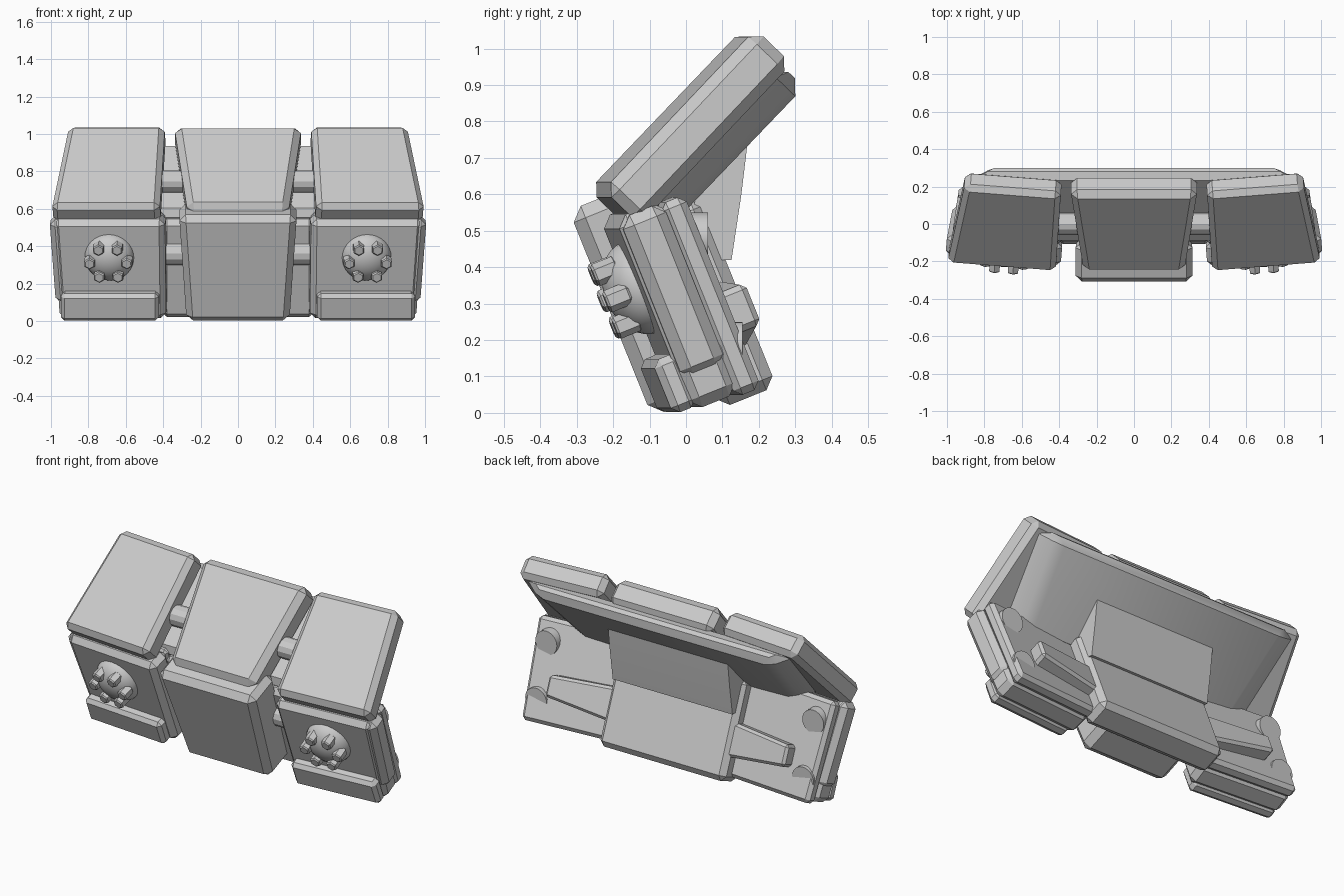
import bpy, bmesh, math
from mathutils import Matrix, Vector

cube = bpy.data.objects.get("Cube")
if cube:
    bpy.data.objects.remove(cube)

grey = bpy.data.materials.new("light_grey")
grey.use_nodes = True
grey.diffuse_color = (0.6, 0.6, 0.6, 1)
grey.node_tree.nodes["Principled BSDF"].inputs["Base Color"].default_value = (0.6, 0.6, 0.6, 1)

# Panel frames: local x = width, y = depth, z = up along the panel
LOWER = Matrix.Rotation(math.radians(22), 4, 'X')
UPPER = Matrix.Rotation(math.radians(-43.8), 4, 'X')
PIVOT = Matrix.Translation((0.68, 0, 0))
YAW = PIVOT @ Matrix.Rotation(math.radians(4.5), 4, 'Z') @ PIVOT.inverted()
WORLD = Matrix.Identity(4)


def finish(name, bm, frame, mirror, bevel=0):
    """Chamfer, place and shade a mesh; mirrored parts get their twin on -x."""
    if bevel:
        bmesh.ops.bevel(bm, geom=bm.edges[:], offset=bevel, segments=1,
                        affect='EDGES', clamp_overlap=True)
    bm.transform(frame)
    if mirror:
        twin = bmesh.ops.duplicate(bm, geom=bm.verts[:] + bm.edges[:] + bm.faces[:])["geom"]
        for v in twin:
            if isinstance(v, bmesh.types.BMVert):
                v.co.x *= -1
    bmesh.ops.recalc_face_normals(bm, faces=bm.faces[:])
    mesh = bpy.data.meshes.new(name)
    bm.to_mesh(mesh)
    bm.free()
    mesh.materials.append(grey)
    obj = bpy.data.objects.new(name, mesh)
    bpy.context.collection.objects.link(obj)
    bpy.ops.object.select_all(action='DESELECT')
    obj.select_set(True)
    bpy.context.view_layer.objects.active = obj
    bpy.ops.object.shade_smooth_by_angle(angle=math.radians(25))


def block(name, bottom, top, depth, height, frame, mirror=False, bevel=0.03, back_inset=0):
    """Box whose width runs from the bottom x range to the top x range."""
    bm = bmesh.new()
    bmesh.ops.create_cube(bm, size=1)
    for v in bm.verts:
        right, back, high = v.co.x > 0, v.co.y > 0, v.co.z > 0
        x = (top if high else bottom)[right]
        if back:
            x += -back_inset if right else back_inset
        v.co = Vector((x, depth[back], height[high]))
    finish(name, bm, frame, mirror, bevel)


def rod(name, centre, radius, length, axis, frame, sides=24, bevel=0):
    """Cylinder along an axis, mirrored to both sides."""
    bm = bmesh.new()
    bmesh.ops.create_cone(bm, cap_ends=True, segments=sides, radius1=radius,
                          radius2=radius, depth=length)
    if bevel:
        rims = [e for e in bm.edges if abs(e.verts[0].co.z - e.verts[1].co.z) < 1e-4]
        bmesh.ops.bevel(bm, geom=rims, offset=bevel, segments=1, affect='EDGES')
    turn = Matrix.Rotation(math.pi / 2, 4, 'Y' if axis == 'x' else 'X')
    finish(name, bm, frame @ Matrix.Translation(centre) @ turn, True)


# Upper row of panels and their shared back plate
block("upper_centre_panel", (-0.27, 0.27), (-0.34, 0.34), (-0.615, -0.46), (0.255, 0.87), UPPER, False, 0.035)
block("upper_side_panel", (0.40, 0.98), (0.405, 0.92), (-0.603, -0.465), (0.27, 0.882), YAW @ UPPER, True)
block("upper_back_plate", (-0.82, 0.82), (-0.89, 0.89), (-0.48, -0.385), (0.34, 0.87),
      UPPER, False, 0.035, 0.13)

# Lower centre block with rear housing
block("lower_centre_block", (-0.275, 0.275), (-0.315, 0.315), (-0.09, 0.14), (0.025, 0.635), LOWER, False, 0.035)
block("rear_housing", (-0.41, 0.41), (-0.41, 0.41), (0.09, 0.258), (-0.025, 0.54), LOWER)

# Bent neck joining the housing to the back plate
bm = bmesh.new()
profile = [(0.0, 0.42), (0.125, 0.42), (0.152, 0.6), (0.17, 0.75), (0.1, 0.72), (0.03, 0.62)]
face = bm.faces.new([bm.verts.new((-0.39, y, z)) for y, z in profile])
grown = bmesh.ops.extrude_face_region(bm, geom=[face])["geom"]
bmesh.ops.translate(bm, vec=(0.78, 0, 0), verts=[g for g in grown if isinstance(g, bmesh.types.BMVert)])
finish("neck", bm, WORLD, False)

# Lower side blocks: front layer, rear layer, outer cheek and bottom bar
SIDE = YAW @ LOWER
block("side_front_layer", (0.385, 0.955), (0.375, 0.975), (0.0, 0.14), (0.005, 0.575), SIDE, True)
block("side_rear_layer", (0.39, 0.95), (0.385, 0.965), (0.125, 0.2), (-0.005, 0.565), SIDE, True, 0.02)
block("side_cheek", (0.85, 0.975), (0.85, 0.995), (0.008, 0.135), (0.09, 0.57), SIDE, True)
block("bottom_bar", (0.42, 0.945), (0.415, 0.94), (-0.052, 0.02), (0.015, 0.172), SIDE, True, 0.02)

# Domed hub with a ring of hexagonal bolts
HUB = SIDE @ Matrix.Translation((0.677, 0.012, 0.367))
bm = bmesh.new()
bmesh.ops.create_uvsphere(bm, u_segments=32, v_segments=16, radius=0.133)
bm.transform(Matrix.Rotation(math.pi / 2, 4, 'X'))
bm.transform(Matrix.Diagonal((1, 0.75, 1, 1)))
finish("hub_dome", bm, HUB, True)
for i in range(6):
    a = math.radians(60 * i)
    rod("hub_bolt", (0.1 * math.cos(a), -0.075, 0.09 * math.sin(a)), 0.032, 0.07, 'y', HUB, 6, 0.006)

# Connecting barrels between centre and side parts
rod("upper_barrel", (0.36, 0.0, 0.745), 0.06, 0.2, 'x', WORLD, 12)
rod("lower_barrel", (0.36, -0.04, 0.36), 0.06, 0.2, 'x', WORLD, 12)

# Rear struts growing deeper toward their outer end
bm = bmesh.new()
bmesh.ops.create_cube(bm, size=1)
for v in bm.verts:
    outer, back, high = v.co.x > 0, v.co.y > 0, v.co.z > 0
    v.co = Vector((0.78 if outer else 0.38,
                   (0.285 if outer else 0.235) if back else 0.16,
                   (0.27 if outer else 0.30) if high else (0.15 if outer else 0.11)))
finish("rear_strut", bm, LOWER, True, 0.015)

# Rear round pads
rod("upper_rear_pad", (0.87, 0.0, 0.48), 0.07, 0.12, 'y', WORLD)
rod("lower_rear_pad", (0.87, 0.09, 0.18), 0.07, 0.13, 'y', WORLD)
